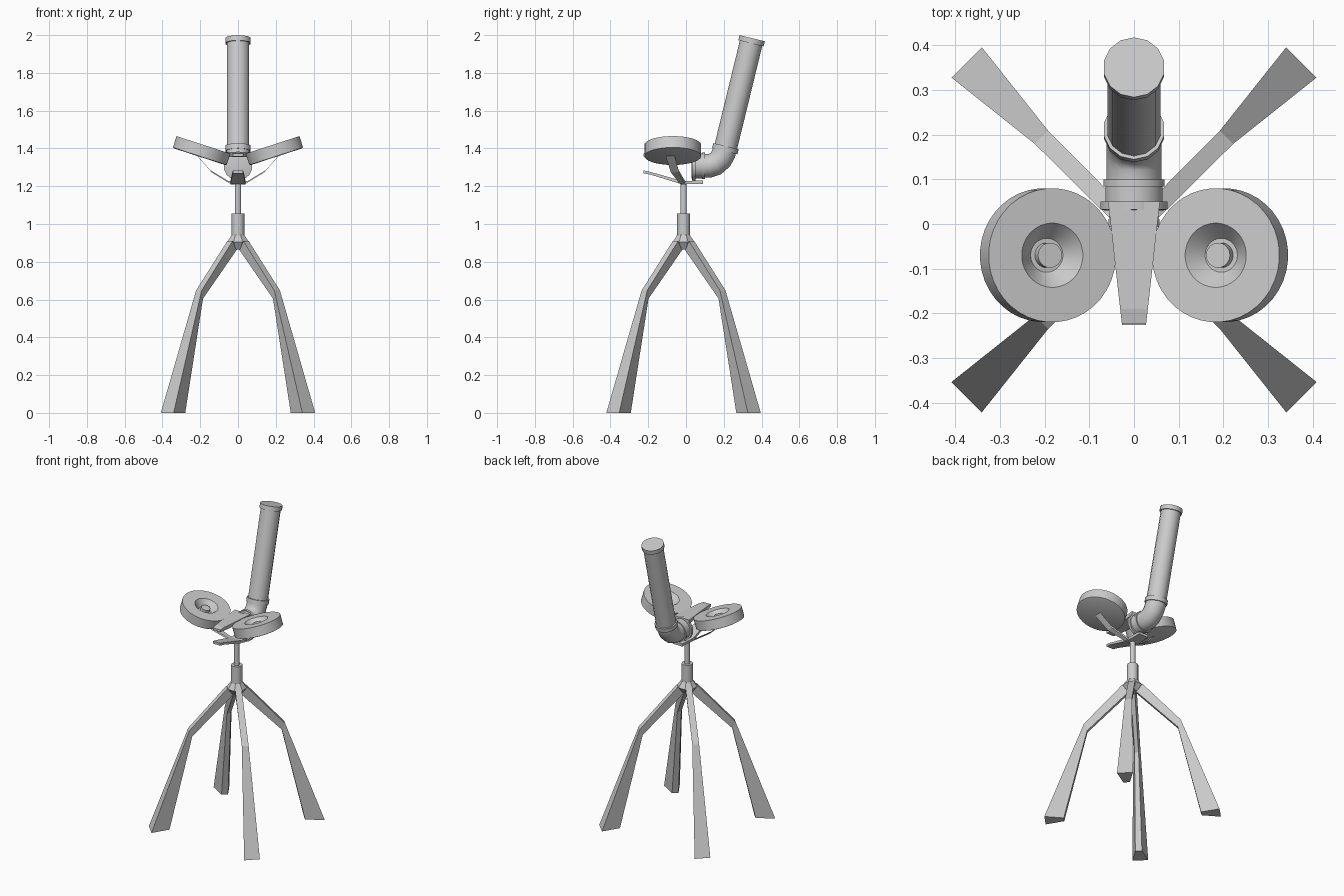
import bpy, bmesh
from math import cos, sin, pi, radians
from mathutils import Vector, Matrix

if "Cube" in bpy.data.objects:
    bpy.data.objects.remove(bpy.data.objects["Cube"])

CY = -0.013  # stand axis in y


def loft(name, rings, matrix=Matrix(), smooth=0):
    """Skin a list of equal-length rings and cap both ends."""
    bm = bmesh.new()
    vs = [[bm.verts.new(matrix @ Vector(p)) for p in ring] for ring in rings]
    n = len(rings[0])
    for a, b in zip(vs, vs[1:]):
        for i in range(n):
            j = (i + 1) % n
            bm.faces.new((a[i], a[j], b[j], b[i]))
    bm.faces.new(vs[0])
    bm.faces.new(vs[-1])
    bmesh.ops.recalc_face_normals(bm, faces=bm.faces)
    me = bpy.data.meshes.new(name)
    bm.to_mesh(me)
    bm.free()
    ob = bpy.data.objects.new(name, me)
    bpy.context.collection.objects.link(ob)
    if smooth:
        bpy.ops.object.select_all(action='DESELECT')
        ob.select_set(True)
        bpy.context.view_layer.objects.active = ob
        bpy.ops.object.shade_smooth_by_angle(angle=radians(smooth))
    return ob


def lathe(name, profile, sides, matrix, smooth=35):
    """Turn (radius, height) points about local z."""
    rings = [[(r * cos(2 * pi * (i + .5) / sides), r * sin(2 * pi * (i + .5) / sides), h)
              for i in range(sides)] for r, h in profile]
    return loft(name, rings, matrix, smooth)


def slab(name, stations):
    """Flat plate along y from (y, half width, bottom z, top z) stations."""
    return loft(name, [[(-w, y, b), (w, y, b), (w, y, t), (-w, y, t)]
                       for y, w, b, t in stations])


# Four bent legs: (outer r, outer z, outer half width, inner r, inner z, inner half width)
leg = [(.53, 0, .048, .415, 0, .02),
       (.293, .648, .021, .274, .605, .012),
       (.06, .91, .02, .02, .865, .012)]
leg_rings = [[(ro, -wo, zo), (ro, wo, zo), (ri, wi, zi), (ri, -wi, zi)]
             for ro, zo, wo, ri, zi, wi in leg]
for k in range(4):
    loft(f"leg_{k + 1}", leg_rings,
         Matrix.Translation((0, CY, 0)) @ Matrix.Rotation(pi / 4 + k * pi / 2, 4, 'Z'))

# Hub, sleeve and post
axis = Matrix.Translation((0, CY, 0))
lathe("leg_hub", [(.032, .866), (.062, .905), (.036, .942)], 8, axis, 0)
lathe("sleeve", [(.034, .93), (.034, 1.055)], 14, axis)
lathe("post", [(.017, 1.05), (.017, 1.22)], 12, axis)

# Lower and upper tapered plates
slab("lower_plate", [(.09, .035, 1.213, 1.23), (-.02, .04, 1.21, 1.228),
                     (-.19, .03, 1.262, 1.276), (-.226, .027, 1.268, 1.284)])
slab("upper_plate", [(.05, .058, 1.355, 1.38), (-.19, .031, 1.355, 1.378),
                     (-.224, .027, 1.358, 1.372)])

# Tilted dishes with a conical recess and knob, and their struts
dish = [(.142, -.066), (.15, -.063), (.15, 0), (.072, 0), (.038, -.04), (.028, -.04), (.028, -.016)]
for s, side in ((-1, "left"), (1, "right")):
    m = Matrix.Translation((s * .183, -.07, 1.419)) @ Matrix.Rotation(-s * radians(18), 4, 'Y')
    lathe(f"dish_{side}", dish, 40, m)
    path = [(.22, -.085, 1.365, .022), (.145, -.06, 1.28, .02),
            (.05, -.02, 1.222, .014), (.01, CY, 1.214, .014)]
    loft(f"strut_{side}", [[(s * (x - .006), y - w, z - .007), (s * (x - .006), y + w, z - .007),
                            (s * (x + .004), y + w, z + .007), (s * (x + .004), y - w, z + .007)]
                           for x, y, z, w in path])

# Elbow swept from the horizontal mouth up to the tube
bend = [(.09, 1.308, 0), (.125, 1.308, 4), (.158, 1.32, 25), (.184, 1.345, 50),
        (.199, 1.372, 70), (.205, 1.395, 76)]
elbow = []
for y, z, a in bend:
    n = (-sin(radians(a)), cos(radians(a)))
    elbow.append([(.063 * cos(t), y + .063 * sin(t) * n[0], z + .063 * sin(t) * n[1])
                  for t in (2 * pi * (i + .5) / 14 for i in range(14))])
loft("elbow", elbow, smooth=40)

# Horizontal mouth with two flanges
mouth = [(.066, .03), (.077, .033), (.077, .05), (.066, .05), (.066, .084), (.07, .084), (.07, .1), (.06, .1)]
lathe("mouth_collar", mouth, 14, Matrix.Translation((0, 0, 1.308)) @ Matrix.Rotation(-pi / 2, 4, 'X'))

# Leaning tube with a flange at each end
tube = [(.062, 0), (.069, 0), (.069, .028), (.061, .028), (.061, .588),
        (.069, .588), (.069, .616)]
lathe("tube", tube, 14,
      Matrix.Translation((0, .205, 1.385)) @ Matrix.Rotation(-radians(13.7), 4, 'X'))
